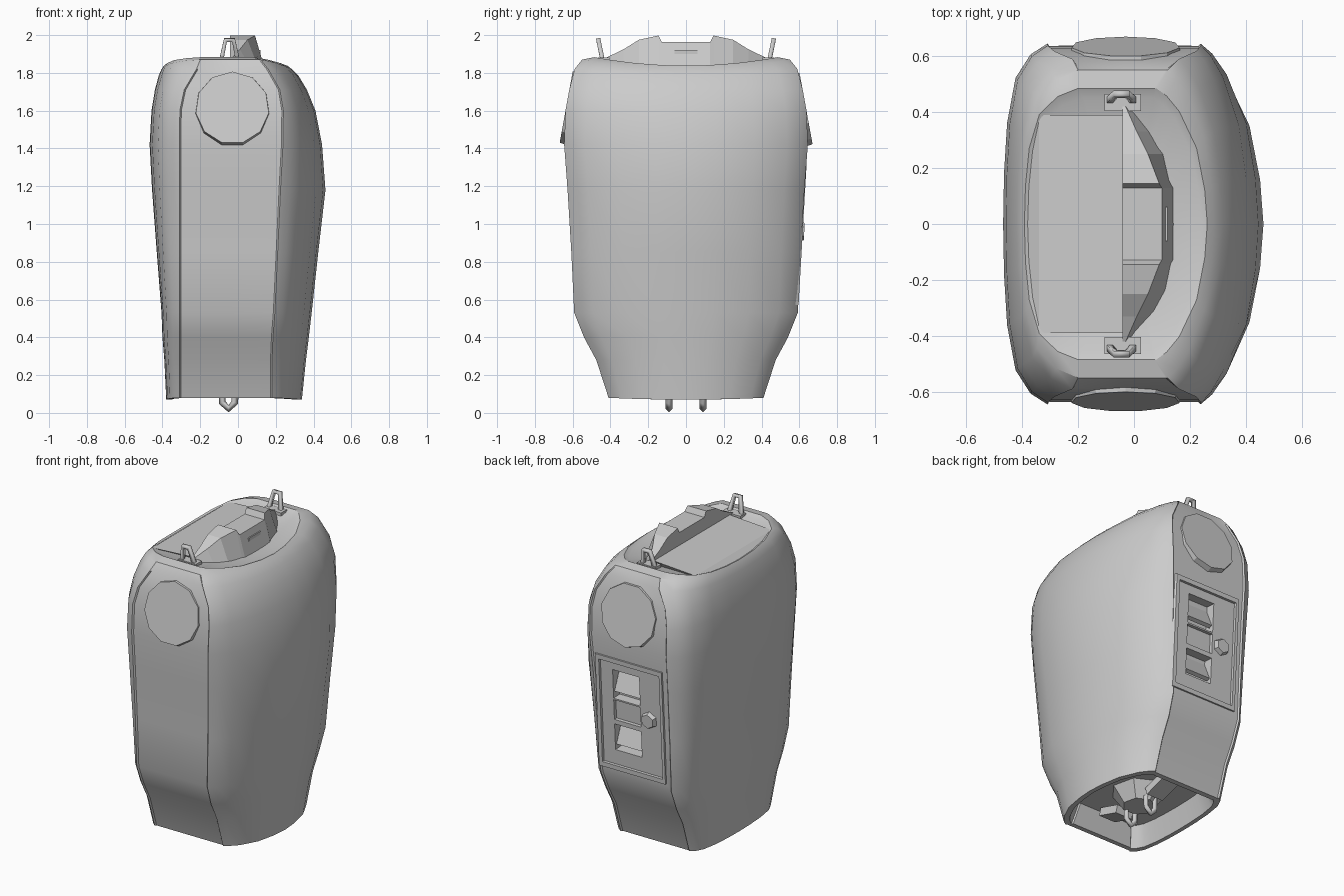
import bpy, bmesh, math
from mathutils import Matrix, Vector

if "Cube" in bpy.data.objects:
    bpy.data.objects.remove(bpy.data.objects["Cube"])

grey = bpy.data.materials.new("plain_grey")
grey.use_nodes = True
grey.diffuse_color = (0.6, 0.6, 0.6, 1)
grey.node_tree.nodes["Principled BSDF"].inputs["Base Color"].default_value = (0.6, 0.6, 0.6, 1)


def finish(name, bm):
    bmesh.ops.recalc_face_normals(bm, faces=bm.faces)
    mesh = bpy.data.meshes.new(name)
    bm.to_mesh(mesh)
    bm.free()
    ob = bpy.data.objects.new(name, mesh)
    bpy.context.collection.objects.link(ob)
    mesh.materials.append(grey)
    return ob


def loft(name, rings):
    """Skin equal-length rings and cap both ends."""
    bm = bmesh.new()
    rows = [[bm.verts.new(p) for p in ring] for ring in rings]
    n = len(rows[0])
    for a, b in zip(rows, rows[1:]):
        for i in range(n):
            j = (i + 1) % n
            bm.faces.new((a[i], a[j], b[j], b[i]))
    bm.faces.new(rows[0])
    bm.faces.new(rows[-1])
    return finish(name, bm)


def box(name, centre, size, frame=Matrix(), turn=0):
    bm = bmesh.new()
    m = (frame @ Matrix.Translation(centre) @ Matrix.Rotation(turn, 4, 'X')
         @ Matrix.Diagonal((*size, 1)))
    bmesh.ops.create_cube(bm, size=1, matrix=m)
    return finish(name, bm)


def activate(ob):
    bpy.ops.object.select_all(action='DESELECT')
    ob.select_set(True)
    bpy.context.view_layer.objects.active = ob


def cut(ob, cutter):
    activate(ob)
    mod = ob.modifiers.new("cut", 'BOOLEAN')
    mod.operation = 'DIFFERENCE'
    mod.solver = 'EXACT'
    mod.object = cutter
    bpy.ops.object.modifier_apply(modifier=mod.name)
    bpy.data.objects.remove(cutter)


def wire(name, points, radius):
    curve = bpy.data.curves.new(name, 'CURVE')
    curve.dimensions = '3D'
    curve.bevel_depth = radius
    curve.bevel_resolution = 0
    curve.use_fill_caps = True
    spline = curve.splines.new('POLY')
    spline.points.add(len(points) - 1)
    for point, co in zip(spline.points, points):
        point.co = (*co, 1)
    curve.materials.append(grey)
    bpy.context.collection.objects.link(bpy.data.objects.new(name, curve))


# Body cross-section: flatter right flank, end strip set in a little, bulging left flank
RIGHT_FLANK = [(1, 0), (0.98, 0.28), (0.91, 0.56), (0.72, 0.81), (0.38, 0.94), (0, 1)]
LEFT_FLANK = [(0, 1), (0.2, 0.945), (0.45, 0.83), (0.79, 0.56), (0.95, 0.25), (1, 0)]


def section(z, xl, xr, yh, xa, xb, inset=0.009, lift=0.0):
    half = [(xa + (xl - xa) * f, yh * g) for f, g in RIGHT_FLANK]
    half += [(xa + 0.008, yh - inset), ((xa + xb) / 2, yh - inset), (xb - 0.008, yh - inset)]
    half += [(xb + (xr - xb) * f, yh * g) for f, g in LEFT_FLANK]
    outline = half + [(x, -y) for x, y in half[-2:0:-1]]
    return [Vector((x, y, z + lift * (y / yh) ** 2)) for x, y in outline]


def shrunk(ring, scale, z):
    """Copy of a ring pulled to its middle, its saddle shape fading with the scale."""
    low = min(p.z for p in ring)
    return [Vector((-0.04 + (p.x + 0.04) * scale, p.y * scale, z + (p.z - low) * scale ** 2))
            for p in ring]


walls = [
    section(0.07, -0.38, 0.338, 0.41, -0.31, 0.18, lift=0.01),
    section(0.28, -0.39, 0.36, 0.475, -0.31, 0.18),
    section(0.40, -0.40, 0.375, 0.54, -0.31, 0.185),
    section(0.53, -0.405, 0.39, 0.592, -0.31, 0.195),
    section(0.85, -0.43, 0.425, 0.607, -0.31, 0.21),
    section(1.18, -0.455, 0.463, 0.627, -0.31, 0.225),
    section(1.42, -0.468, 0.445, 0.645, -0.31, 0.238),
    section(1.60, -0.458, 0.41, 0.638, -0.308, 0.24),
    section(1.71, -0.44, 0.365, 0.618, -0.285, 0.222),
    section(1.785, -0.42, 0.32, 0.59, -0.22, 0.16, lift=0.035),
    section(1.82, -0.405, 0.285, 0.55, -0.2, 0.12, 0, 0.05),
    section(1.838, -0.392, 0.262, 0.485, -0.2, 0.08, 0, 0.045),
]
base, rim = walls[0], walls[-1]
body = loft("body", [shrunk(base, 0.82, 0.2), shrunk(base, 0.92, 0.07)] + walls
            + [shrunk(rim, 0.93, 1.828), shrunk(rim, 0.5, 1.825)])

# Rear service panel: plate with a chamfered left edge and pockets, set into the body
tilt = Matrix.Translation((-0.01, 0.617, 0.94)) @ Matrix.Rotation(-0.057, 4, 'X')
cut(body, box("panel_opening", (-0.02, 0, 0), (0.45, 0.22, 0.69), tilt))
activate(body)
bpy.ops.object.shade_smooth_by_angle(angle=math.radians(32))
plate = [(-0.26, -0.14), (0.24, -0.14), (0.245, -0.05), (0.215, 0), (-0.26, 0)]
panel = loft("service_panel", [[tilt @ Vector((x, y, z)) for x, y in plate]
                               for z in (-0.37, 0.37)])
cut(panel, box("panel_recess", (-0.025, 0, 0), (0.43, 0.036, 0.68), tilt))
for z, height, depth in ((0.19, 0.19, 0.16), (-0.16, 0.17, 0.16), (0.02, 0.13, 0.08)):
    cut(panel, box("pocket", (0.01, 0, z), (0.19, depth, height), tilt))
for z in (0.19, -0.16):
    box("pocket_latch", (0.01, -0.06, z), (0.18, 0.025, 0.12), tilt, 0.45)
knob = bmesh.new()
bmesh.ops.create_cone(knob, cap_ends=True, segments=6, radius1=0.06, radius2=0.045, depth=0.04,
                      matrix=tilt @ Matrix.Translation((-0.15, -0.012, 0.02))
                      @ Matrix.Rotation(-math.pi / 2, 4, 'X'))
finish("panel_knob", knob)

# Round end caps leaning back, one at each end
for side, name in ((-1, "front_disc"), (1, "rear_disc")):
    bm = bmesh.new()
    m = (Matrix.Translation((-0.03, side * 0.608, 1.61))
         @ Matrix.Rotation(-side * (math.pi / 2 - 0.18), 4, 'X'))
    bmesh.ops.create_cone(bm, cap_ends=True, segments=11, radius1=0.205, radius2=0.195,
                          depth=0.055, matrix=m)
    finish(name, bm)

# Raised deck plate beside the handle, with a sloping outer edge
deck = [(-0.385, 0.3, 1.83), (-0.34, 0.39, 1.862), (-0.04, 0.39, 1.88), (-0.04, 0.39, 1.8),
        (-0.36, 0.3, 1.8)]
loft("top_deck", [[(x, side * y, z) for x, y, z in deck] for side in (-1, 1)])

# Raised handle housing: notched in the middle, tapering to both ends
stations = [(0.42, -0.03, 0.0, 1.882), (0.33, 0.01, 0.075, 1.925), (0.25, 0.05, 0.115, 1.975),
            (0.145, 0.09, 0.135, 1.998), (0.128, 0.1, 0.145, 1.963)]
stations += [(-y, a, b, z) for y, a, b, z in reversed(stations)]
loft("handle_housing", [[(-0.042, y, 1.81), (-0.042, y, z), (top, y, z), (low, y, 1.81)]
                        for y, top, low, z in stations])
box("handle_slot", (0.075, 0, 1.91), (0.09, 0.12, 0.02))

# Carrying loops on top and hooks underneath
for side, end in ((-1, "front"), (1, "rear")):
    wire(end + "_loop", [(-0.09, side * 0.44, 1.86), (-0.066, side * 0.464, 1.975),
                         (-0.024, side * 0.464, 1.975), (0.0, side * 0.44, 1.86)], 0.016)
    box(end + "_loop_base", (-0.04, side * 0.435, 1.866), (0.13, 0.06, 0.03))
    y = side * 0.09
    wire(end + "_hook", [(-0.085, y, 0.15), (-0.083, y, 0.055), (-0.05, y, 0.022),
                         (-0.017, y, 0.055), (-0.015, y, 0.15)], 0.019)

# Fittings inside the hollow underside
bm = bmesh.new()
bmesh.ops.create_cone(bm, cap_ends=True, segments=7, radius1=0.1, radius2=0.17, depth=0.1,
                      matrix=Matrix.Translation((-0.04, 0, 0.155)))
finish("underside_mount", bm)
for side in (-1, 1):
    box("underside_brace", (-0.04, side * 0.21, 0.15), (0.12, 0.16, 0.05), Matrix(), side * 0.3)
